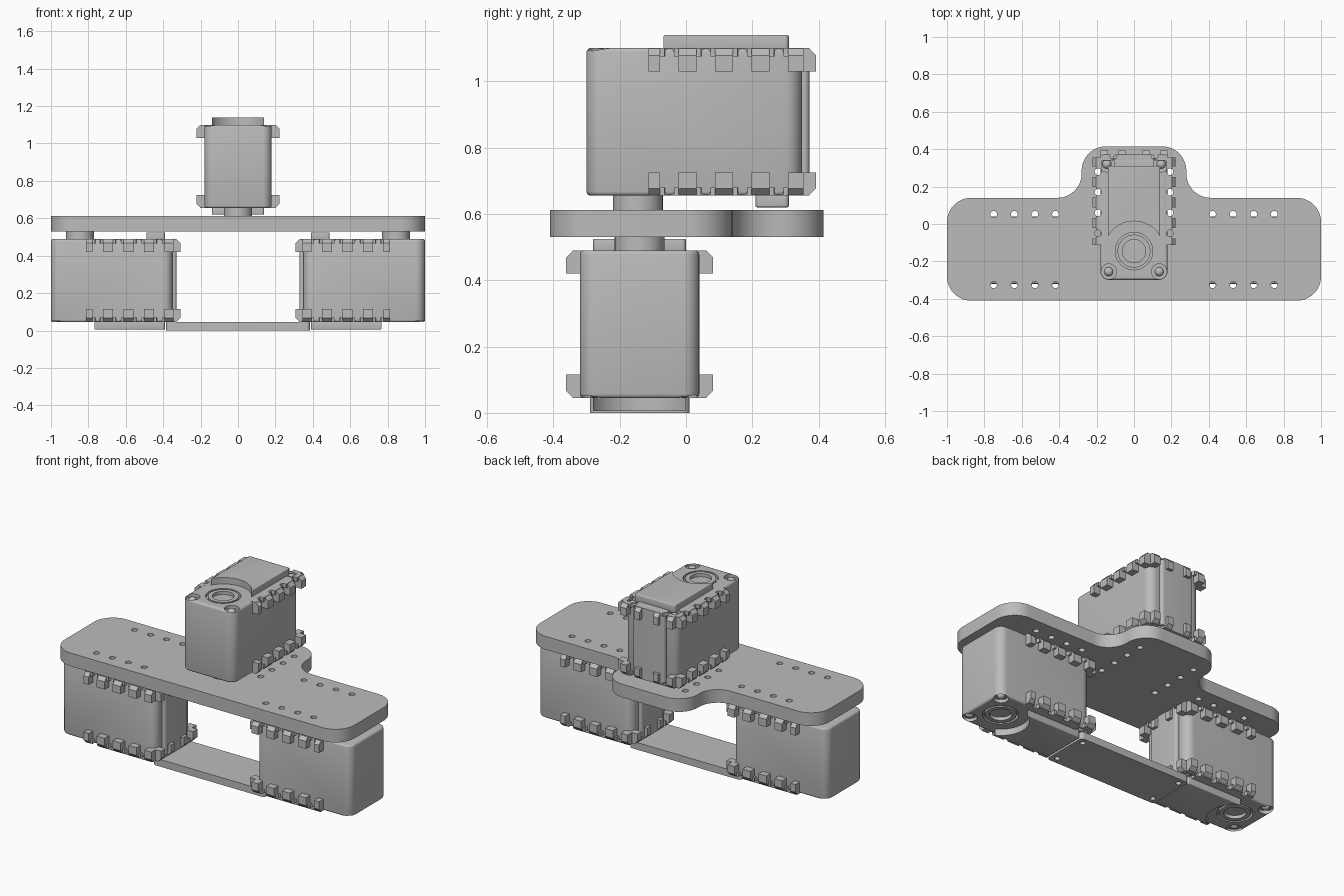
import bpy, bmesh, math
from mathutils import Vector, Matrix

if "Cube" in bpy.data.objects:
    bpy.data.objects.remove(bpy.data.objects["Cube"])

grey = bpy.data.materials.new("plain grey")
grey.use_nodes = True
GREY = (0.5, 0.5, 0.5, 1)
grey.diffuse_color = GREY
grey.node_tree.nodes["Principled BSDF"].inputs["Base Color"].default_value = GREY

HEIGHT = 0.445          # actuator case height
LENGTH = 0.65           # actuator case length
AXIS = 0.155            # output axis distance from the case front
HOLES = [0.25 + 0.11 * i for i in range(4)]


def fillet(corners, radius, steps=8):
    """Round every right-angled corner of an outline."""
    pts, n = [], len(corners)
    for i, c in enumerate(corners):
        p = Vector(c)
        a = (Vector(corners[i - 1]) - p).normalized()
        b = (Vector(corners[(i + 1) % n]) - p).normalized()
        centre = p + radius * (a + b)
        for k in range(steps + 1):
            t = math.pi / 2 * k / steps
            pts.append(centre - radius * (b * math.cos(t) + a * math.sin(t)))
    return pts


def rect(x0, x1, y0, y1):
    return [(x0, y0), (x1, y0), (x1, y1), (x0, y1)]


def circle(x, y, r, n=32):
    return [(x + r * math.cos(math.tau * i / n), y + r * math.sin(math.tau * i / n)) for i in range(n)]


def prism(bm, pts, lo, hi, place=lambda u, v, w: (u, v, w)):
    """Extrude an outline from lo to hi; place maps it into the part's space."""
    a = [bm.verts.new(place(p[0], p[1], lo)) for p in pts]
    b = [bm.verts.new(place(p[0], p[1], hi)) for p in pts]
    bm.faces.new(a[::-1])
    bm.faces.new(b)
    for i in range(len(a)):
        j = (i + 1) % len(a)
        bm.faces.new((a[i], a[j], b[j], b[i]))


def make(name, bm, bevel=0.0):
    bmesh.ops.recalc_face_normals(bm, faces=bm.faces)
    if bevel:
        rims = [e for e in bm.edges if abs(e.verts[0].co.z - e.verts[1].co.z) < 1e-6]
        bmesh.ops.bevel(bm, geom=rims, offset=bevel, segments=3, profile=0.5, affect='EDGES')
    mesh = bpy.data.meshes.new(name)
    bm.to_mesh(mesh)
    bm.free()
    mesh.materials.append(grey)
    ob = bpy.data.objects.new(name, mesh)
    bpy.context.collection.objects.link(ob)
    return ob


def solid(name, *prisms, bevel=0.0):
    bm = bmesh.new()
    for p in prisms:
        prism(bm, *p)
    return make(name, bm, bevel)


def activate(ob):
    bpy.ops.object.select_all(action='DESELECT')
    ob.select_set(True)
    bpy.context.view_layer.objects.active = ob


def cut(ob, *prisms):
    cutter = solid("cutter", *prisms)
    cutter.hide_render = True
    mod = ob.modifiers.new("cut", 'BOOLEAN')
    mod.operation, mod.solver, mod.object = 'DIFFERENCE', 'EXACT', cutter
    activate(ob)
    bpy.ops.object.modifier_apply(modifier=mod.name)
    bpy.data.objects.remove(cutter)


def smooth(ob):
    activate(ob)
    bpy.ops.object.shade_smooth_by_angle(angle=math.radians(35))


def actuator_parts():
    """One actuator: output face at z = 0, length along +y."""
    parts = []
    screws = [(s * x, y) for s in (-1, 1) for x, y in ((0.135, 0.045), (0.145, 0.62))]

    # Case with bearing recess and screw pockets
    case = solid("case", (fillet(rect(-0.18, 0.18, 0, LENGTH), 0.05), 0, HEIGHT), bevel=0.012)
    cut(case, (circle(0, AXIS, 0.1, 48), HEIGHT - 0.02, HEIGHT + 0.1),
        *[(circle(x, y, 0.042, 20), HEIGHT - 0.02, HEIGHT + 0.1) for x, y in screws])
    parts.append(case)

    # Bearing ring
    ring = solid("bearing_ring", (circle(0, AXIS, 0.088, 48), HEIGHT - 0.03, HEIGHT))
    cut(ring, (circle(0, AXIS, 0.062, 48), HEIGHT - 0.1, HEIGHT + 0.1))
    parts.append(ring)

    # Raised cover, scooped around the bearing
    cover = solid("raised_cover", (fillet(rect(-0.14, 0.14, 0.22, 0.61), 0.012), HEIGHT - 0.01, HEIGHT + 0.04),
                  bevel=0.005)
    cut(cover, (circle(0, AXIS, 0.16, 64), HEIGHT - 0.1, HEIGHT + 0.1))
    parts.append(cover)

    # Output horn and connector block
    parts.append(solid("output_horn", (circle(0, AXIS, 0.075, 40), -0.045, 0.005)))
    parts.append(solid("connector_block", (fillet(rect(-0.14, 0.14, 0.51, 0.61), 0.012), -0.035, 0.005),
                       bevel=0.004))

    # End panel
    parts.append(solid("end_panel", (fillet(rect(-0.11, 0.11, 0.6, 0.672), 0.015), 0.015, HEIGHT - 0.015)))

    # Domed screws
    bm = bmesh.new()
    for x, y in screws:
        bmesh.ops.create_uvsphere(bm, u_segments=16, v_segments=8, radius=0.024,
                                  matrix=Matrix.Translation((x, y, HEIGHT - 0.02)) @ Matrix.Diagonal((1, 1, 0.8, 1)))
    parts.append(make("screws", bm))

    # Mounting shelves and chamfered teeth along both sides and the end
    tooth = [(-0.01, 0), (0.02, 0), (0.042, 0.022), (0.042, 0.07), (-0.01, 0.07)]
    shelf = rect(-0.01, 0.022, 0, 0.025)
    shelves, teeth = bmesh.new(), bmesh.new()
    side_teeth = [(0.187, 0.222)] + [(h + 0.028, h + 0.082) for h in HOLES[:3]] + [(0.608, 0.655)]
    end_teeth = [(-0.18, -0.138), (-0.082, -0.045), (0.045, 0.082), (0.138, 0.18)]
    for flip in (False, True):
        def level(z, flip=flip):
            return HEIGHT - z if flip else z
        for s in (-1, 1):
            def side(u, v, w, s=s, level=level):
                return (s * (0.18 + u), w, level(v))
            prism(shelves, shelf, 0.187, 0.655, side)
            for lo, hi in side_teeth:
                prism(teeth, tooth, lo, hi, side)

        def end(u, v, w, level=level):
            return (w, LENGTH + u, level(v))
        prism(shelves, shelf, -0.16, 0.16, end)
        for lo, hi in end_teeth:
            prism(teeth, tooth, lo, hi, end)
    shelf_ob = make("mounting_shelves", shelves)
    cut(shelf_ob, *[(circle(s * 0.192, y, 0.018, 16), -0.1, 0.6) for s in (-1, 1) for y in HOLES],
        *[(circle(s * 0.11, LENGTH + 0.012, 0.018, 16), -0.1, 0.6) for s in (-1, 1)])
    parts += [shelf_ob, make("mounting_teeth", teeth)]
    return parts


# Main plate with rounded rear tab and bolt holes
outline = [(-1, -0.41), (1, -0.41), (1, 0.14), (0.28, 0.14), (0.28, 0.415), (-0.28, 0.415), (-0.28, 0.14), (-1, 0.14)]
plate = solid("main_plate", (fillet(outline, 0.13, 12), 0.53, 0.612))
cut(plate, *[(circle(s * (1 - h), y, 0.018, 16), 0.4, 0.8) for s in (-1, 1) for h in HOLES for y in (-0.325, 0.052)],
    *[(circle(s * 0.192, h - 0.3, 0.018, 16), 0.4, 0.8) for s in (-1, 1) for h in HOLES])
smooth(plate)

# Lower link bar between the two hanging actuators
bar = solid("link_bar", (fillet(rect(-0.385, 0.385, -0.29, 0.01), 0.02), 0, 0.045))
cut(bar, *[(circle(sx * 0.345, -0.14 + sy * 0.11, 0.016, 16), -0.1, 0.1) for sx in (-1, 1) for sy in (-1, 1)])
smooth(bar)

# Three actuators: upper, lower right, lower left
upper = Matrix.Translation((0, -0.3, 0.655))
flipped = Matrix(((0, 1, 0, -1), (1, 0, 0, 0), (0, 0, -1, 0.49), (0, 0, 0, 1)))
shift = Matrix.Translation((0, -0.14, 0))
lower_right = shift @ flipped
lower_left = shift @ Matrix.Rotation(math.pi, 4, 'Z') @ flipped
for part in actuator_parts():
    smooth(part)
    base = part.name
    for label, place in (("lower_right", lower_right), ("lower_left", lower_left)):
        twin = part.copy()
        twin.name = f"{label}_{base}"
        twin.matrix_world = place
        bpy.context.collection.objects.link(twin)
    part.name = f"upper_{base}"
    part.matrix_world = upper
